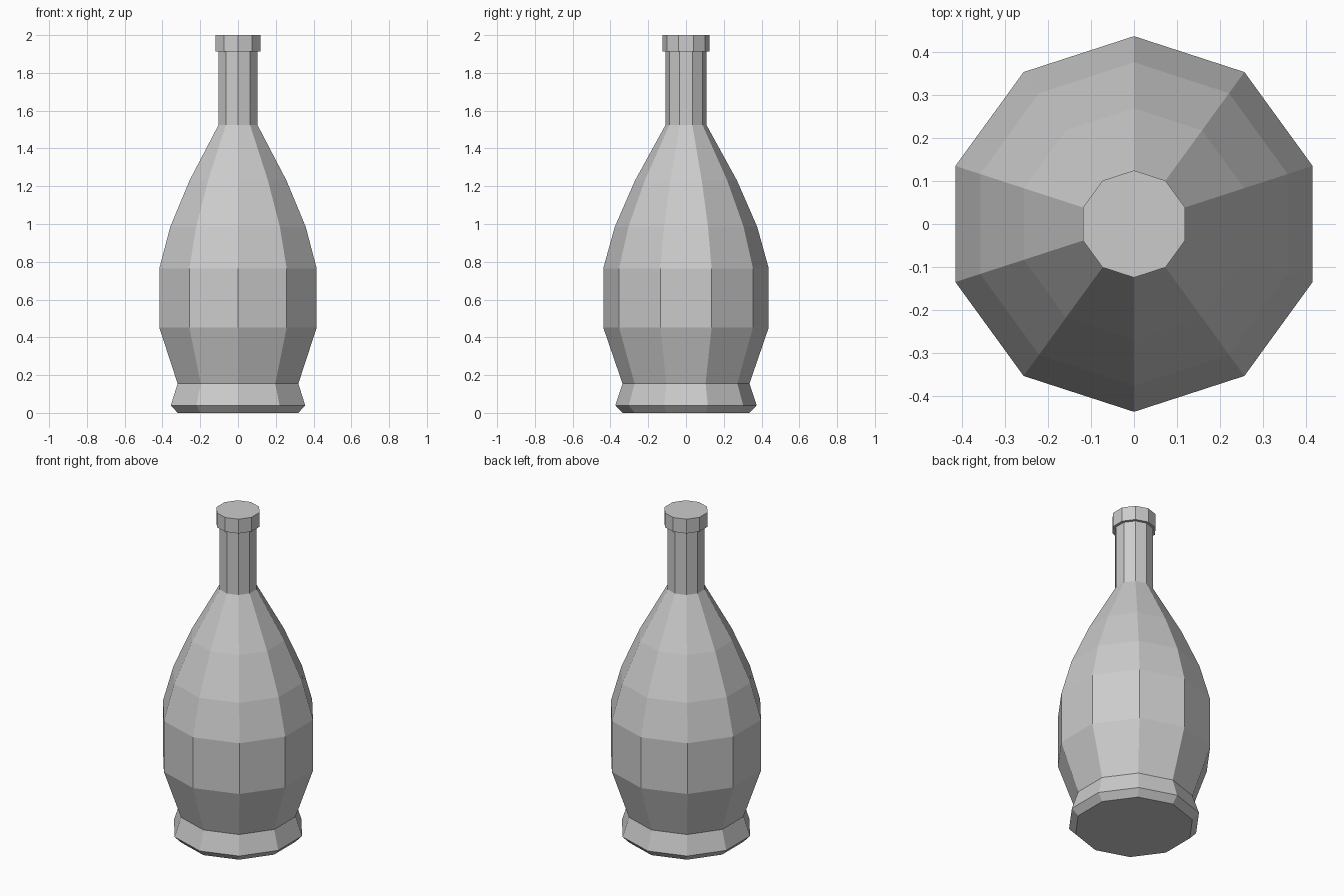
import bpy, bmesh, math

SIDES = 10

if "Cube" in bpy.data.objects:
    bpy.data.objects.remove(bpy.data.objects["Cube"], do_unlink=True)

grey = bpy.data.materials.new("plain grey")
grey.use_nodes = True
colour = (0.6, 0.6, 0.6, 1)
grey.diffuse_color = colour
grey.node_tree.nodes["Principled BSDF"].inputs["Base Color"].default_value = colour


def turned_part(name, profile, close_bottom=False, close_top=False):
    """Turn a (radius, height) profile into a flat-faced ten-sided part."""
    bm = bmesh.new()
    rings = []
    for radius, z in profile:
        angles = [math.pi / 2 + 2 * math.pi * i / SIDES for i in range(SIDES)]
        rings.append([bm.verts.new((radius * math.cos(a), radius * math.sin(a), z))
                      for a in angles])
    for low, high in zip(rings, rings[1:]):
        for i in range(SIDES):
            j = (i + 1) % SIDES
            bm.faces.new((low[i], low[j], high[j], high[i]))
    if close_bottom:
        bm.faces.new(rings[0][::-1])
    if close_top:
        bm.faces.new(rings[-1])
    mesh = bpy.data.meshes.new(name)
    bm.to_mesh(mesh)
    bm.free()
    mesh.materials.append(grey)
    part = bpy.data.objects.new(name, mesh)
    bpy.context.collection.objects.link(part)
    return part


# Flared foot
turned_part("bottle_foot", [(0.336, 0), (0.374, 0.04), (0.336, 0.155)], close_bottom=True)

# Swelling belly and tapering shoulder
turned_part("bottle_body", [(0.336, 0.155), (0.438, 0.452), (0.438, 0.765),
                            (0.377, 0.985), (0.27, 1.23), (0.108, 1.525)])

# Straight neck
turned_part("bottle_neck", [(0.108, 1.525), (0.108, 1.912)])

# Cap with a small overhanging lip
turned_part("bottle_cap", [(0.108, 1.912), (0.125, 1.912), (0.125, 2)], close_top=True)
